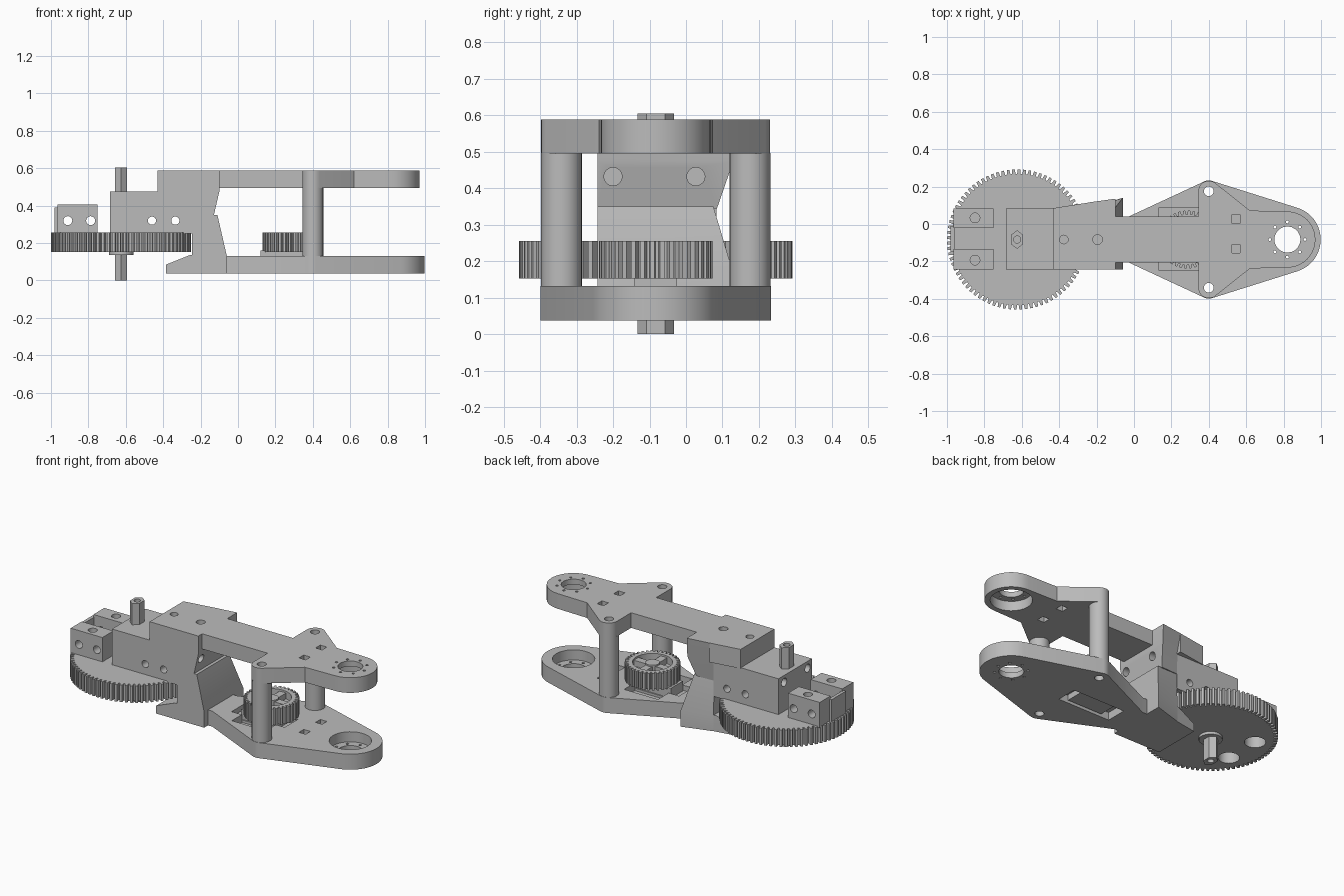
import bpy, math
from math import cos, sin, pi, radians

if "Cube" in bpy.data.objects:
    bpy.data.objects.remove(bpy.data.objects["Cube"])

grey = bpy.data.materials.new("plain_grey")
grey.use_nodes = True
GREY = (0.5, 0.5, 0.5, 1)
grey.diffuse_color = GREY
grey.node_tree.nodes["Principled BSDF"].inputs["Base Color"].default_value = GREY

AXIS = -0.083          # y of the symmetry line
HUB, END, POST = -0.625, 0.82, 0.4


def make(name, verts, faces):
    mesh = bpy.data.meshes.new(name)
    mesh.from_pydata(verts, [], faces)
    mesh.materials.append(grey)
    ob = bpy.data.objects.new(name, mesh)
    bpy.context.collection.objects.link(ob)
    return ob


def loft(name, rings):
    """Skin equal-length rings listed from bottom to top."""
    n = len(rings[0])
    verts = [p for ring in rings for p in ring]
    faces = [tuple(reversed(range(n))), tuple(range(len(verts) - n, len(verts)))]
    for r in range(len(rings) - 1):
        for i in range(n):
            j = (i + 1) % n
            faces.append((r * n + i, r * n + j, r * n + n + j, r * n + n + i))
    return make(name, verts, faces)


def prism(name, outline, z0, z1):
    return loft(name, [[(x, y, z) for x, y in outline] for z in (z0, z1)])


def box(name, x0, x1, y0, y1, z0, z1):
    return prism(name, [(x0, y0), (x1, y0), (x1, y1), (x0, y1)], z0, z1)


def arc(cx, cy, r, a0, a1, n):
    return [(cx + r * cos(radians(a0 + (a1 - a0) * i / n)),
             cy + r * sin(radians(a0 + (a1 - a0) * i / n))) for i in range(n + 1)]


def disc(name, x, y, r, z0, z1, n=24):
    return prism(name, arc(x, y, r, 0, 360, n)[:-1], z0, z1)


def rod(axis, a, b, c, r, lo, hi):
    """Cylinder along x or y, at the given cross position."""
    ring = arc(b, c, r, 0, 360, 16)[:-1]
    if axis == "x":
        return loft("cutter", [[(t, u, v) for u, v in ring] for t in (lo, hi)])
    ring = arc(a, c, r, 0, 360, 16)[:-1]
    return loft("cutter", [[(u, t, v) for u, v in ring] for t in (hi, lo)])


def cut(ob, *cutters):
    for c in cutters:
        mod = ob.modifiers.new("cut", "BOOLEAN")
        mod.operation, mod.solver, mod.object = "DIFFERENCE", "EXACT", c
        bpy.context.view_layer.objects.active = ob
        bpy.ops.object.modifier_apply(modifier=mod.name)
        bpy.data.objects.remove(c)


def hole(x, y, r, z0=-0.2, z1=0.9, n=20):
    return disc("cutter", x, y, r, z0, z1, n)


def mirrored(half):
    """Close a half outline across the symmetry line, counter-clockwise."""
    upper = [(x, AXIS + d) for x, d in half]
    lower = [(x, AXIS - d) for x, d in half if d > 1e-4]
    return lower + upper[::-1]


def gear(name, x, r, depth, teeth, z0, z1):
    pts = []
    for i in range(teeth):
        for f, rad in ((0, r - depth), (0.3, r - depth), (0.42, r), (0.88, r)):
            a = 2 * pi * (i + f) / teeth
            pts.append((x + rad * cos(a), AXIS + rad * sin(a)))
    return prism(name, pts, z0, z1)


# Upper and lower arm plates
top_half = [(-0.2, 0.122), (0.345, 0.122)] + arc(POST, 0.258, 0.056, 170, 50, 8) \
    + [(0.62, 0.155), (0.74, 0.152)] + arc(END, 0, 0.15, 90, 0, 10)
low_half = [(-0.24, 0.122), (-0.03, 0.122)] + arc(POST, 0.258, 0.058, 115, 75, 4) \
    + arc(END, 0, 0.178, 74, 0, 10)
plate_top = prism("upper_arm_plate", mirrored(top_half), 0.495, 0.588)
plate_low = prism("lower_arm_plate", mirrored(low_half), 0.037, 0.132)

for plate, z0, z1, depth in ((plate_top, 0.4, 0.555, 0.4), (plate_low, 0.07, 0.2, 0.09)):
    cut(plate, hole(END, AXIS, 0.07), hole(END, AXIS, 0.118, z0, z1, 28))
    for x, y in arc(END, AXIS, 0.094, 0, 315, 7):
        cut(plate, hole(x, y, 0.008, n=8))
    for s in (-1, 1):
        cut(plate, hole(POST, AXIS + s * 0.258, 0.026))
        y = AXIS + 0.03 + s * 0.08
        cut(plate, box("cutter", 0.523, 0.568, y - 0.023, y + 0.023, depth, 0.7))
cut(plate_top, hole(-0.195, AXIS, 0.026))

# Motor pocket and slot in the lower plate, with the motor in it
cut(plate_low, box("cutter", 0.13, 0.36, -0.245, 0.085, 0.085, 0.2),
    box("cutter", 0.06, 0.42, AXIS - 0.065, AXIS + 0.065, 0, 0.2))
box("motor_body", 0.12, 0.36, AXIS - 0.058, AXIS + 0.058, 0.05, 0.16)
box("motor_flange", 0.055, 0.425, AXIS - 0.065, AXIS + 0.065, 0.085, 0.1)

# Posts
for s, side in ((-1, "right"), (1, "left")):
    post = disc(side + "_post", POST, AXIS + s * 0.258, 0.056, 0.13, 0.497, 24)
    cut(post, hole(POST, AXIS + s * 0.258, 0.026))


# Elbow column, flaring towards the back
def ring(z, x0, x1, back0, back1):
    return [(x0, -0.242, z), (x1, -0.242, z), (x1, back1, z), (x0, back0, z)]


column_low = loft("lower_column", [
    ring(0.037, -0.245, -0.06, 0.085, 0.14), ring(0.132, -0.245, -0.06, 0.085, 0.14),
    ring(0.35, -0.245, -0.11, 0.075, 0.075)])
column_high = loft("upper_column", [
    ring(0.345, -0.245, -0.13, 0.08, 0.085), ring(0.475, -0.245, -0.1, 0.085, 0.13),
    ring(0.588, -0.245, -0.1, 0.115, 0.135)])
cap = loft("column_cap", [ring(z, -0.43, -0.24, 0.085, 0.115) for z in (0.47, 0.588)])
foot = loft("column_foot", [
    ring(0.037, -0.385, -0.24, 0.06, 0.085), ring(0.085, -0.385, -0.24, 0.06, 0.085),
    ring(0.135, -0.26, -0.24, 0.08, 0.085)])

# Block over the large gear
mount = box("gear_mount_block", -0.685, -0.243, -0.242, 0.083, 0.25, 0.475)
for x in (-0.46, -0.335):
    cut(mount, rod("y", x, 0, 0.32, 0.022, -0.5, 0.3))
for y in (-0.2, 0.027):
    for part, lo, hi in ((mount, -0.8, -0.6), (column_high, -0.2, 0)):
        cut(part, rod("x", 0, y, 0.432, 0.025, lo, hi))
cut(column_high, hole(-0.195, AXIS, 0.026, 0.5))
cut(cap, hole(-0.375, AXIS, 0.023, 0.48))

# Pair of clamp blocks and their end wall
for name, y0, y1, y in (("right", -0.242, -0.135, -0.193), ("left", -0.022, 0.083, 0.033)):
    clamp = box(name + "_clamp_block", -0.965, -0.75, y0, y1, 0.25, 0.405)
    cut(clamp, hole(-0.85, y, 0.026))
    for x in (-0.91, -0.788):
        cut(clamp, rod("y", x, 0, 0.32, 0.024, -0.5, 0.3))
box("clamp_end_wall", -0.98, -0.96, -0.15, -0.01, 0.25, 0.39)

# Large gear with two pockets underneath
big = gear("large_gear", HUB, 0.375, 0.024, 80, 0.152, 0.256)
for y in (-0.193, 0.033):
    cut(big, hole(-0.85, y, 0.06, 0.1, 0.235))
disc("gear_collar", HUB, AXIS, 0.066, 0.135, 0.16)

# Six-sided shaft with bored ends
shaft = prism("shaft", [(HUB + dx, AXIS + dy) for dx, dy in (
    (0.032, -0.025), (0.032, 0.025), (0, 0.05), (-0.032, 0.025), (-0.032, -0.025), (0, -0.05))],
    0, 0.605)
cut(shaft, hole(HUB, AXIS, 0.019, 0.55, 0.7), hole(HUB, AXIS, 0.019, -0.1, 0.05))

# Small gear with a recessed, spoked face
GX = 0.285
small = gear("small_gear", GX, 0.155, 0.02, 36, 0.152, 0.256)
cut(small, hole(GX, AXIS, 0.112, 0.21, 0.3, 28))
for name, a, b in (("long_spoke", 0.115, 0.022), ("cross_spoke", 0.022, 0.115)):
    box(name, GX - a, GX + a, AXIS - b, AXIS + b, 0.2, 0.245)
disc("gear_hub", GX, AXIS, 0.04, 0.2, 0.254)

# Smooth the round walls while keeping edges crisp
for ob in bpy.context.collection.objects:
    ob.select_set(ob.type == "MESH" and grey.name in ob.data.materials)
bpy.ops.object.shade_smooth_by_angle(angle=radians(25))
